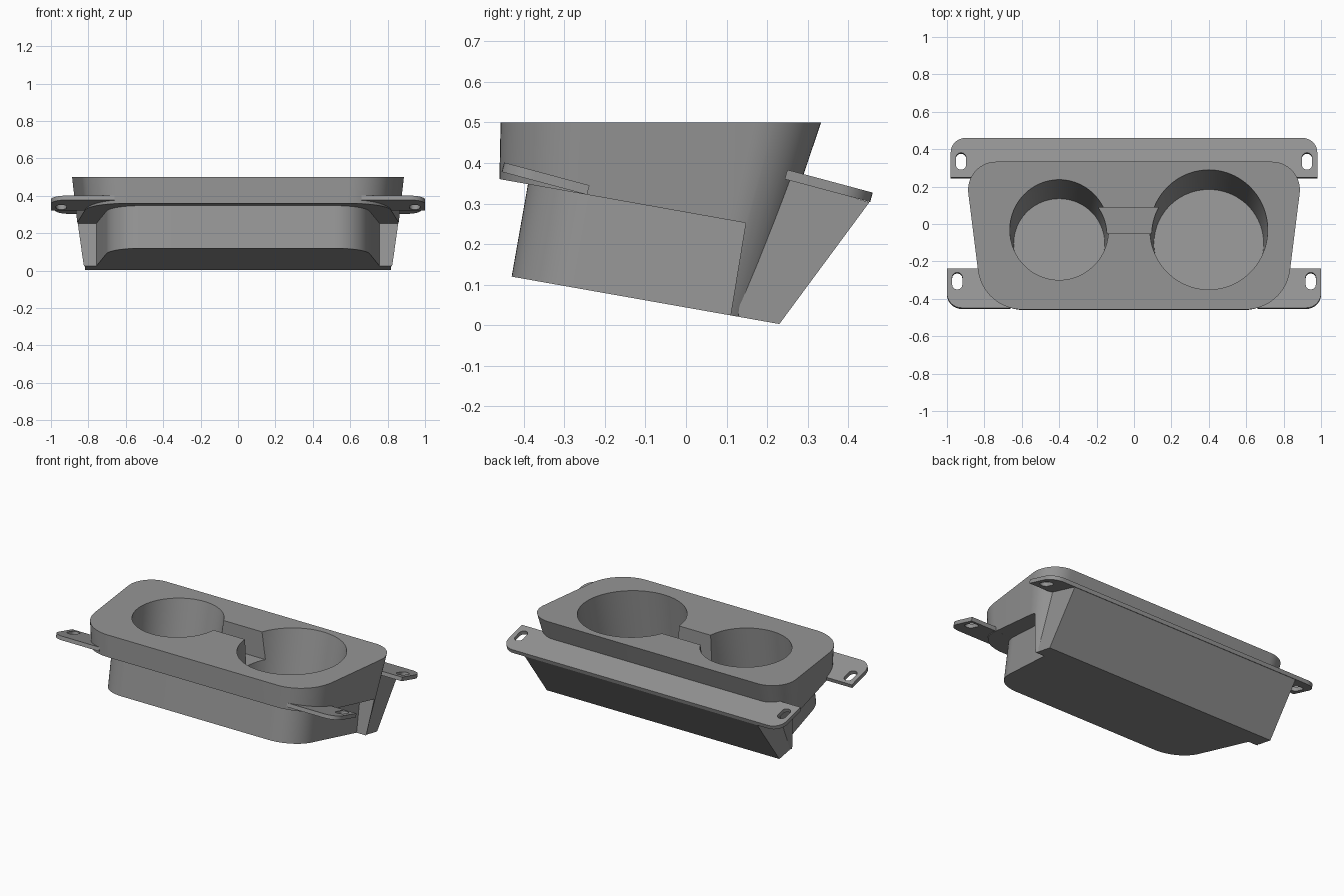
import bpy, bmesh, math
from mathutils import Vector, Matrix

if "Cube" in bpy.data.objects:
    bpy.data.objects.remove(bpy.data.objects["Cube"])

grey = bpy.data.materials.new("mid grey plastic")
grey.diffuse_color = (0.30, 0.30, 0.30, 1)
grey.use_nodes = True
grey.node_tree.nodes["Principled BSDF"].inputs["Base Color"].default_value = grey.diffuse_color
SLOPE = 0.177                      # fall of the base from front to back


def rounded(corners, n=14):
    """2D outline from (x, y, radius) corners."""
    out = []
    for i, (x, y, r) in enumerate(corners):
        p = Vector((x, y))
        a = (Vector(corners[i - 1][:2]) - p).normalized()
        b = (Vector(corners[(i + 1) % len(corners)][:2]) - p).normalized()
        if r == 0:
            out.append(p)
            continue
        half = a.angle(b) / 2
        c = p + (a + b).normalized() * r / math.sin(half)
        t = r / math.tan(half)
        u, v = p + a * t - c, p + b * t - c
        sweep = u.angle_signed(v)
        for k in range(n + 1):
            w = u.copy()
            w.rotate(Matrix.Rotation(-sweep * k / n, 2))
            out.append(c + w)
    return out


def loft(name, lower, upper):
    """Closed solid between two 3D loops of equal length."""
    bm = bmesh.new()
    a = [bm.verts.new(p) for p in lower]
    b = [bm.verts.new(p) for p in upper]
    bm.faces.new(a[::-1])
    bm.faces.new(b)
    for i in range(len(a)):
        j = (i + 1) % len(a)
        bm.faces.new((a[i], a[j], b[j], b[i]))
    bmesh.ops.recalc_face_normals(bm, faces=bm.faces)
    me = bpy.data.meshes.new(name)
    bm.to_mesh(me)
    bm.free()
    me.materials.append(grey)
    ob = bpy.data.objects.new(name, me)
    bpy.context.collection.objects.link(ob)
    return ob


def prism_x(name, profile, hx):
    """Prism along x from a (y, z) profile."""
    return loft(name, [(-hx, y, z) for y, z in profile], [(hx, y, z) for y, z in profile])


def combine(target, tool, op, keep=False):
    m = target.modifiers.new("bool", 'BOOLEAN')
    m.operation, m.solver, m.object = op, 'EXACT', tool
    bpy.context.view_layer.objects.active = target
    bpy.ops.object.modifier_apply(modifier=m.name)
    if not keep:
        bpy.data.objects.remove(tool)


def trapezoid(xf, yf, rf, xb, yb, rb):
    return rounded([(-xf, yf, rf), (xf, yf, rf), (xb, yb, rb), (-xb, yb, rb)])


def plate(name, corners, slots, y, z):
    """Slotted mounting plate tilted 15 degrees, top face centred at y, z."""
    place = Matrix.Translation((0, y, z)) @ Matrix.Rotation(math.radians(-15), 4, 'X')

    def slab(nm, cs, z0, z1):
        pts = rounded(cs, 8)
        return loft(nm, [place @ Vector((p.x, p.y, z0)) for p in pts],
                    [place @ Vector((p.x, p.y, z1)) for p in pts])
    ob = slab(name, corners, -0.024, 0)
    for sx, sy in slots:
        w, h, r = 0.027, 0.047, 0.0265
        combine(ob, slab("slot", [(sx - w, sy - h, r), (sx + w, sy - h, r),
                                  (sx + w, sy + h, r), (sx - w, sy + h, r)], -0.1, 0.1), 'DIFFERENCE')
    return ob


# Tapered main body
top = trapezoid(0.808, -0.457, 0.24, 0.907, 0.333, 0.15)
low = trapezoid(0.76, -0.468, 0.22, 0.84, 0.155, 0.10)
body = loft("holder_body", [(p.x, p.y, -0.03) for p in low], [(p.x, p.y, 0.5) for p in top])

# Undercut beneath the front rim
combine(body, prism_x("undercut", [(0.147, 0.252), (-0.7, 0.403), (-0.7, -0.4), (0.04, -0.4)], 1.5),
        'DIFFERENCE')

# Inset lower tub, leaning with the base
tub = trapezoid(0.68, -0.435, 0.19, 0.762, 0.135, 0)
base = [Vector((p.x, p.y, 0.09 - SLOPE * (p.y + 0.435))) for p in tub]
combine(body, loft("tub", base, [p + Vector((0, 0.052, 0.295)) for p in base]), 'UNION')

# Rear wedge carrying the back plate
combine(body, prism_x("wedge", [(0.12, -0.05), (0.191, -0.05), (0.452, 0.303), (0.25, 0.362),
                                (0.235, 0.35), (0.15, 0.2)], 0.818), 'UNION')

# Sloping flat base
combine(body, prism_x("base_cut", [(-1, 0.003 + SLOPE * 1.23), (1, 0.003 - SLOPE * 0.77),
                                   (1, -1), (-1, -1)], 1.5), 'DIFFERENCE')

# Mounting plates
back_plate = plate("back_plate", [(-0.98, -0.109, 0), (0.98, -0.109, 0), (0.98, 0.109, 0.08),
                                  (-0.98, 0.109, 0.08)], [(-0.925, -0.02), (0.925, -0.02)], 0.355, 0.355)
tabs = []
for s, side in ((-1, "left"), (1, "right")):
    cs = [(s * 0.66, -0.109, 0), (s, -0.109, 0.08), (s, 0.109, 0), (s * 0.66, 0.109, 0)]
    tabs.append(plate("front_tab_" + side, cs[::s], [(s * 0.945, 0.04)], -0.343, 0.373))

# Leaning cup wells
lean = Matrix.Rotation(math.radians(-10), 4, 'X')
for x, r0, r1 in ((-0.4, 0.243, 0.264), (0.4, 0.293, 0.315)):
    place = Matrix.Translation((x, -0.104, 0.10)) @ lean
    length = 0.55
    rt = r0 + (r1 - r0) * length / 0.406
    ring = [(math.cos(a), math.sin(a)) for a in (2 * math.pi * k / 96 for k in range(96))]
    well = loft("well", [place @ Vector((r0 * c, r0 * d, 0)) for c, d in ring],
                [place @ Vector((rt * c, rt * d, length)) for c, d in ring])
    combine(back_plate, well, 'DIFFERENCE', keep=True)
    combine(body, well, 'DIFFERENCE')

# Channel joining the two wells
combine(body, prism_x("channel", [(-0.052, 0.33), (0.088, 0.33), (0.088, 0.7), (-0.052, 0.7)], 0.25),
        'DIFFERENCE')

# Smooth curves, sharp edges
bpy.ops.object.select_all(action='DESELECT')
for ob in [body, back_plate] + tabs:
    ob.select_set(True)
bpy.context.view_layer.objects.active = body
bpy.ops.object.shade_smooth_by_angle(angle=math.radians(30))
